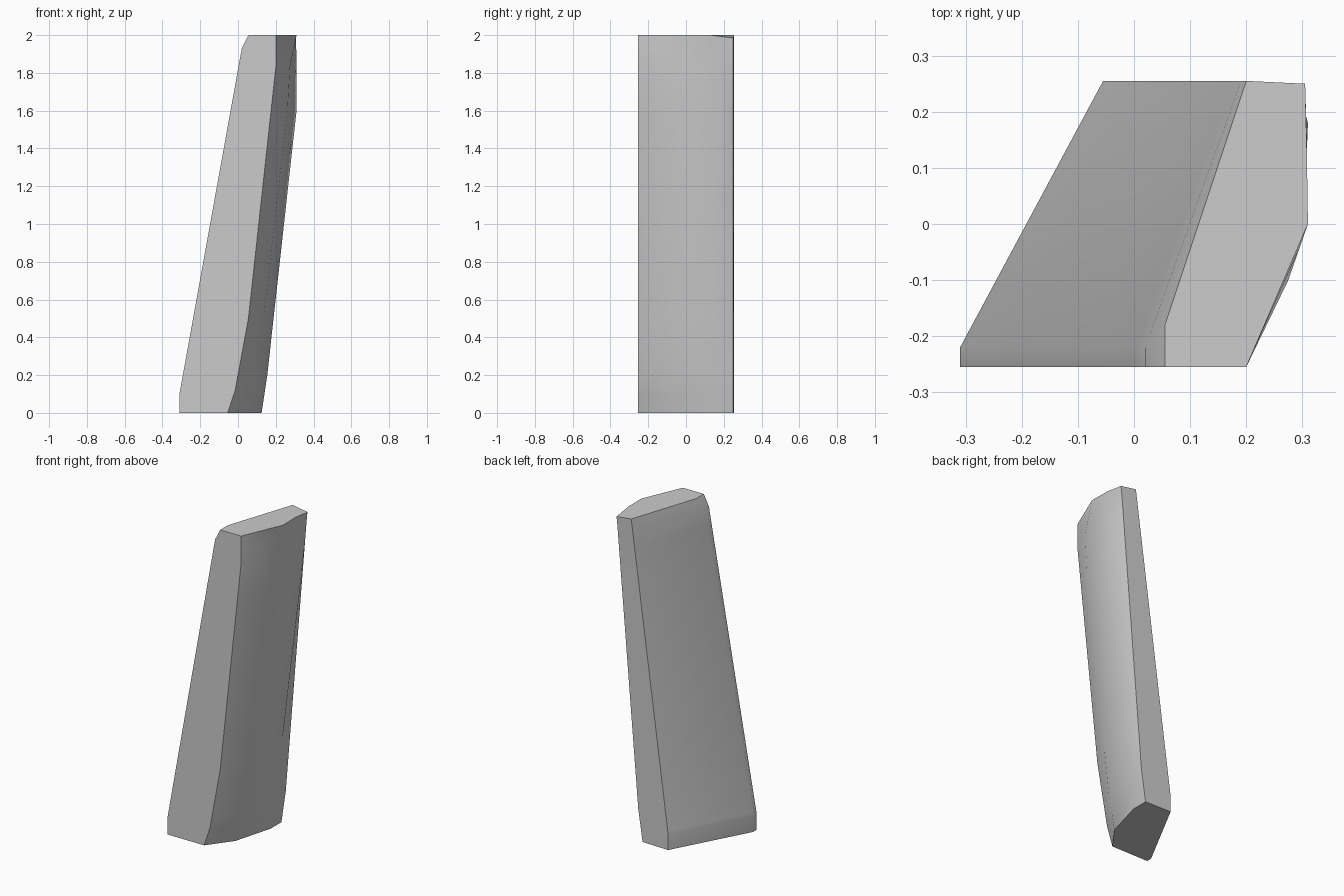
import bpy, bmesh, math

old = bpy.data.objects.get("Cube")
if old:
    bpy.data.objects.remove(old, do_unlink=True)

grey = bpy.data.materials.new("plain grey")
grey.use_nodes = True
colour = (0.6, 0.6, 0.6, 1)
grey.diffuse_color = colour
grey.node_tree.nodes["Principled BSDF"].inputs["Base Color"].default_value = colour


def along(points, z):
    """Point at height z on a rail of (z, x, y) corners."""
    for a, b in zip(points, points[1:]):
        if z <= b[0]:
            t = (z - a[0]) / (b[0] - a[0])
            return a[1] + (b[1] - a[1]) * t, a[2] + (b[2] - a[2]) * t
    return points[-1][1:]


# Rails running up the leaning column
FRONT, BACK = -0.255, 0.255
front_outer = [(0, -.31, FRONT), (.1, -.31, FRONT), (1.93, .02, FRONT), (2, .055, FRONT)]
front_inner = [(0, -.055, FRONT), (.12, -.015, FRONT), (.5, .055, FRONT),
               (1.83, .2, FRONT), (2, .2, FRONT)]
bulge_front = [(0, .056, -.105), (.2, .1, -.1), (1.6, .262, -.1), (1.83, .275, -.1), (2, .31, 0)]
bulge_back = [(0, .125, .144), (.2, .155, .15), (1.6, .31, .18), (2, .308, .13)]
back_inner = [(0, .125, .25), (.2, .155, .25), (2, .305, .25)]
back_outer = [(0, -.055, BACK), (.1, -.055, BACK), (2, .2, BACK)]
outer_bend = [(0, -.31, -.22), (.1, -.31, -.22), (1.93, .02, -.22), (2, .055, -.18)]
rails = [front_outer, front_inner, bulge_front, bulge_back, back_inner, back_outer, outer_bend]
levels = sorted({p[0] for rail in rails for p in rail})

# Loft the rails into a closed solid
bm = bmesh.new()
rings = [[bm.verts.new((*along(rail, z), z)) for rail in rails] for z in levels]
rings[-1][rails.index(back_inner)].co.z -= 0.015
n = len(rails)
for low, high in zip(rings, rings[1:]):
    for i in range(n):
        j = (i + 1) % n
        bm.faces.new((low[i], low[j], high[j], high[i]))
bm.faces.new(rings[0][::-1])
bm.faces.new(rings[-1])
bmesh.ops.recalc_face_normals(bm, faces=bm.faces)
mesh = bpy.data.meshes.new("leaning_column")
bm.to_mesh(mesh)
bm.free()
mesh.materials.append(grey)
column = bpy.data.objects.new("leaning_column", mesh)
bpy.context.collection.objects.link(column)

# Soft bulge, crisp outline edges
bpy.ops.object.select_all(action="DESELECT")
column.select_set(True)
bpy.context.view_layer.objects.active = column
bpy.ops.object.shade_smooth_by_angle(angle=math.radians(35))
